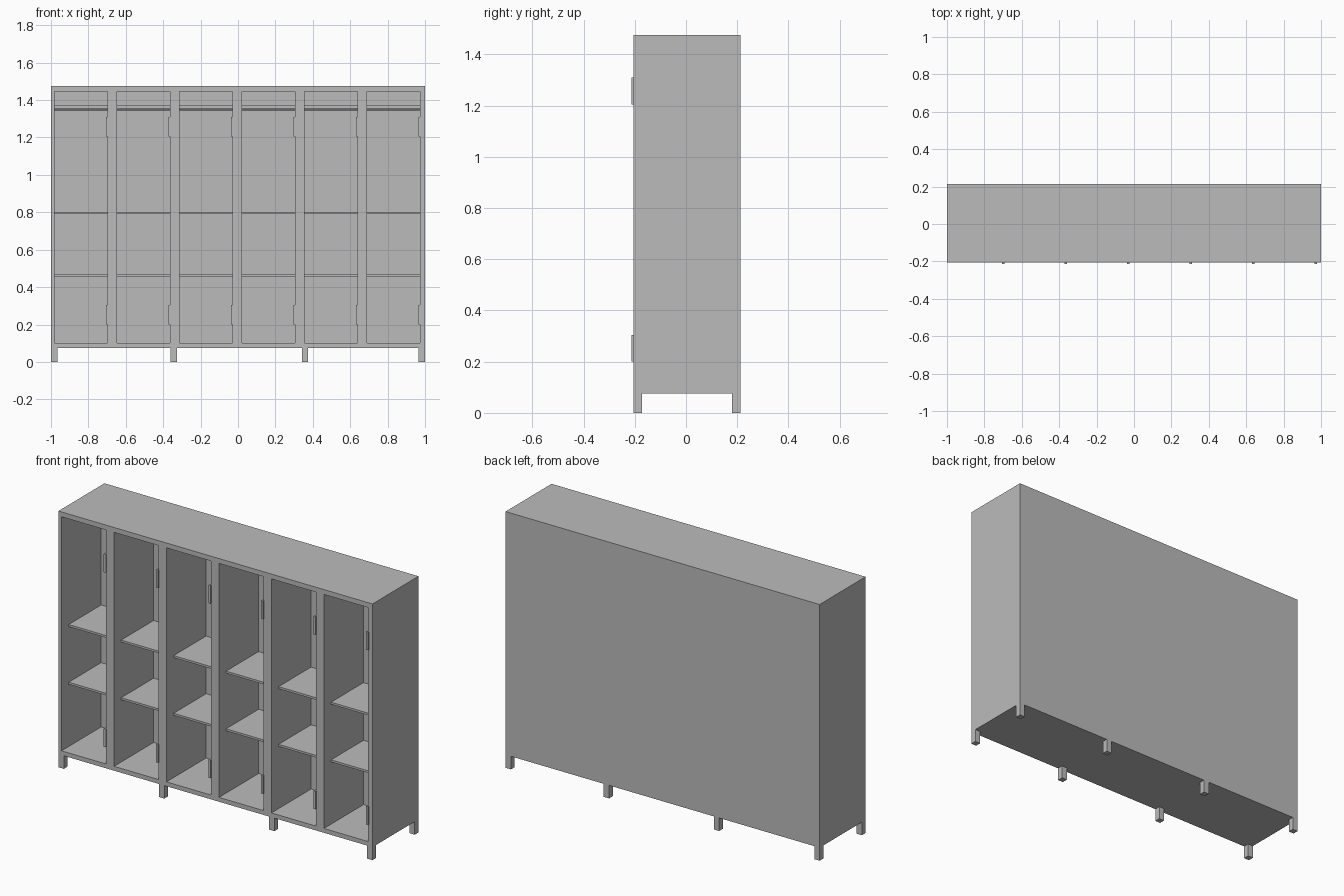
import bpy
import math

if "Cube" in bpy.data.objects:
    bpy.data.objects.remove(bpy.data.objects["Cube"], do_unlink=True)

grey = bpy.data.materials.new("painted_grey_metal")
grey.use_nodes = True
COLOUR = (0.5, 0.5, 0.5, 1)
grey.diffuse_color = COLOUR
grey.node_tree.nodes["Principled BSDF"].inputs["Base Color"].default_value = COLOUR


def box(name, x, y, z):
    """Box from (min, max) pairs on each axis."""
    mid = [(a + b) / 2 for a, b in (x, y, z)]
    bpy.ops.mesh.primitive_cube_add(size=1, location=mid)
    ob = bpy.context.object
    ob.name = name
    ob.scale = [b - a for a, b in (x, y, z)]
    bpy.ops.object.transform_apply(location=False, rotation=False, scale=True)
    ob.data.materials.append(grey)
    return ob


def rod(name, x, y, z, radius):
    """Round bar along x."""
    bpy.ops.mesh.primitive_cylinder_add(
        vertices=12, radius=radius, depth=x[1] - x[0],
        location=((x[0] + x[1]) / 2, y, z), rotation=(0, math.pi / 2, 0))
    ob = bpy.context.object
    ob.name = name
    ob.data.materials.append(grey)
    bpy.ops.object.shade_smooth_by_angle()


# Overall layout
FRONT, BACK, INNER_BACK = -0.205, 0.213, 0.155
BASE, FLOOR, CEILING, TOP = 0.075, 0.1, 1.447, 1.475
BAYS, FIRST, WIDTH, PITCH = 6, -0.98, 0.282, 0.3342
bays = [(FIRST + i * PITCH, FIRST + i * PITCH + WIDTH) for i in range(BAYS)]

# Carcass: floor, roof, back
box("cabinet_floor", (-1, 1), (FRONT, BACK), (BASE, FLOOR))
box("cabinet_roof", (-1, 1), (FRONT, BACK), (CEILING, TOP))
box("back_panel", (-1, 1), (INNER_BACK, BACK), (FLOOR, CEILING))

# Upright walls fill the gaps between the bays
edges = [-1] + [x for bay in bays for x in bay] + [1]
for i in range(BAYS + 1):
    name = "side_wall" if i in (0, BAYS) else "divider"
    box(name, (edges[2 * i], edges[2 * i + 1]), (FRONT, INNER_BACK), (FLOOR, CEILING))

# Fittings of each bay
for left, right in bays:
    for top in (0.47, 0.802):
        box("shelf", (left, right), (FRONT + 0.065, INNER_BACK), (top - 0.012, top))
    box("hanging_rail", (left, right), (-0.02, -0.01), (1.355, 1.373))
    rod("hanging_rod", (left, right), -0.015, 1.35, 0.005)
    for low in (0.2, 1.205):
        box("hinge", (right - 0.008, right + 0.005), (-0.213, FRONT), (low, low + 0.105))
        box("hinge_leaf", (right - 0.008, right), (FRONT, -0.195), (low, low + 0.105))

# Short square legs
LEG = 0.034
for x in (-1, -0.36, 0.341, 1 - LEG):
    for y in (FRONT, BACK - LEG):
        box("leg", (x, x + LEG), (y, y + LEG), (0, BASE))
